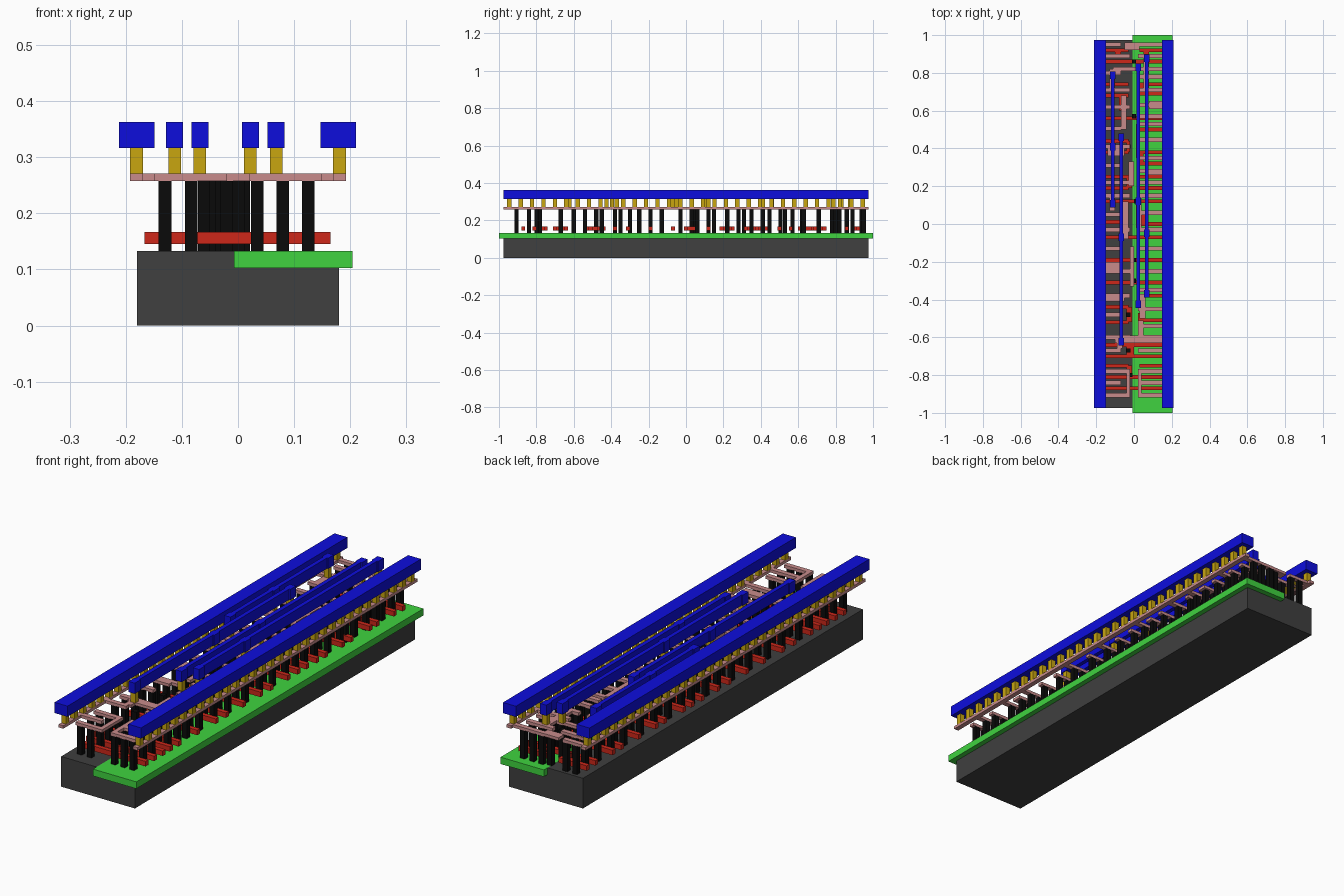
import bpy, bmesh
from mathutils import Matrix, Vector


def layer(name, rects, z0, z1, color):
    """One chip layer: flat boxes (x0, x1, y0, y1) extruded from z0 to z1."""
    bm = bmesh.new()
    for x0, x1, y0, y1 in rects:
        mat = Matrix.Translation(((x0 + x1) / 2, (y0 + y1) / 2, (z0 + z1) / 2))
        mat @= Matrix.Diagonal(Vector((x1 - x0, y1 - y0, z1 - z0, 1)))
        bmesh.ops.create_cube(bm, size=1, matrix=mat)
    me = bpy.data.meshes.new(name)
    bm.to_mesh(me)
    bm.free()
    m = bpy.data.materials.new(name + "_color")
    m.diffuse_color = (*color, 1)
    me.materials.append(m)
    ob = bpy.data.objects.new(name, me)
    bpy.context.collection.objects.link(ob)


def sq(x, y, w=0.0225):
    return (x - w / 2, x + w / 2, y - w / 2, y + w / 2)


def bar(x0, x1, y, w):
    return (x0, x1, y - w / 2, y + w / 2)


def cm(rects):
    return [tuple(v / 100 for v in r) for r in rects]


L = 0.975
W = 0.0225
RAIL = 0.181

# substrate block and the well set into its right half
layer("substrate", [(-0.18, 0.18, -L, L)], 0, 0.133, (0.05, 0.05, 0.05))
layer("well", [(-0.007, 0.204, -1, 1)], 0.103, 0.1332, (0.05, 0.65, 0.05))

# gate lines: full width, left half, right half, and links between them
full = [-0.87, -0.70, -0.64, -0.31, -0.19, 0.12, 0.56, 0.86]
left = [-0.81, -0.75, -0.52, -0.44, -0.07, 0.01, 0.19, 0.25, 0.38, 0.44, 0.68, 0.74, 0.92]
right = [-0.81, -0.75, -0.51, -0.38, -0.07, 0.00, 0.19, 0.25, 0.32, 0.38, 0.50, 0.69, 0.74, 0.92]
gates = [bar(-0.167, 0.165, y, 0.02) for y in full]
gates += [bar(-0.167, -0.03, y, 0.02) for y in left]
gates += [bar(0.03, 0.165, y, 0.02) for y in right]
gates += cm([(-4, -1, -81, -75), (-4, 0, -70, -64), (-5, 4, -82, -80), (-4, -1, -52, -44),
             (-4, 5, -8, -6), (-6, -3, 0, 5), (-8, -5, 60, 68), (2, 5, 32, 38),
             (-4, -1, 19, 25), (2, 5, -51, -47), (-4, -2, 38, 44), (3, 6, 0, 7),
             (2, 5, 69, 74), (-10, -7, 88, 92), (5, 8, 88, 92)])
layer("gate_lines", gates, 0.145, 0.167, (0.61, 0.02, 0.01))

# source and drain straps: those tied to a side rail, and free ones
tied_l = [-0.84, -0.67, -0.48, -0.13, 0.05, 0.31, 0.505, 0.80, 0.95]
free_l = [-0.907, -0.78, -0.60, -0.38, -0.25, -0.03, 0.15, 0.22, 0.41, 0.62, 0.71, 0.89]
tied_r = [-0.84, -0.67, -0.54, -0.25, -0.03, 0.22, 0.446, 0.57, 0.78, 0.95]
free_r = [-0.907, -0.78, -0.60, -0.45, -0.35, -0.13, 0.06, 0.15, 0.28, 0.35, 0.53, 0.63, 0.71, 0.82, 0.89]
straps = [bar(s - W / 2, s + W / 2, 0, 2 * L) for s in (-RAIL, RAIL)]
straps += [bar(-RAIL, -0.07, y, W) for y in tied_l]
straps += [bar(-0.15, -0.02, y, W) for y in free_l]
straps += [bar(0.02, RAIL, y, W) for y in tied_r]
straps += [bar(0.02, 0.15, y, W) for y in free_r]
straps += cm([(-5, 3, 92, 96), (-11, 2, 81, 83), (-7, -4, 50, 68), (8, 15, 61, 65),
              (-14, -5, 36, 40), (6, 15, 26, 29), (-3, 0, 20, 33), (-15, -7, -24, -20),
              (-15, -5, -41, -37), (3, 6, -50, -37), (2, 5, -61, -51), (-10, 15, -63, -59),
              (-2, 0, -33, -12), (1, 4, -2, 14), (-6, -3, -8, 12), (-4, -2, -91, -78),
              (2, 4, -91, -78), (-9, -6, -66, -59), (1, 3, 35, 53), (5, 8, 71, 89),
              (-13, -10, 71, 82), (-13, -10, 7, 15)])
layer("local_straps", straps, 0.258, 0.271, (0.58, 0.26, 0.26))

# contact posts below the straps
posts = [sq(x, y) for y in tied_l + free_l for x in (-0.13, -0.083)]
posts += [sq(x, y) for y in tied_r + free_r for x in (0.034, 0.08, 0.125)]
posts += [sq(x / 100, y / 100) for x, y in [(-2, -80), (-3, -67), (-3, -48), (0, -30), (0, -19),
          (-4, 3), (1, 12), (-1, 22), (-3, 41), (-6, 62), (0, 57), (0, 86), (0, 94)]]
layer("contact_posts", posts, 0.133, 0.258, (0.003, 0.003, 0.003))

# metal runs (x, y start, y end, extra via) between the two wide power rails
runs = [(-0.113, 0.087, 0.807, 0.41), (-0.068, -0.643, 0.48, -0.07),
        (0.022, -0.445, 0.85, 0.12), (0.068, -0.39, 0.897, -0.05)]
metal = [bar(-0.212, -0.149, 0, 2 * L), bar(0.147, 0.21, 0, 2 * L)]
n = 32
step = 2 * L / n
vias = [sq(s, -L + (i + 0.5) * step) for i in range(n) for s in (-RAIL, RAIL)]
for x, y0, y1, ym in runs:
    metal.append((x - 0.0095, x + 0.0095, y0, y1))
    for y in (y0 + 0.02, ym, y1 - 0.02):
        metal.append((x - 0.015, x + 0.015, y - 0.02, y + 0.02))
        vias.append(sq(x, y))
layer("via_posts", vias, 0.271, 0.316, (0.58, 0.38, 0.005))
layer("metal_rails", metal, 0.316, 0.363, (0.004, 0.004, 0.72))
